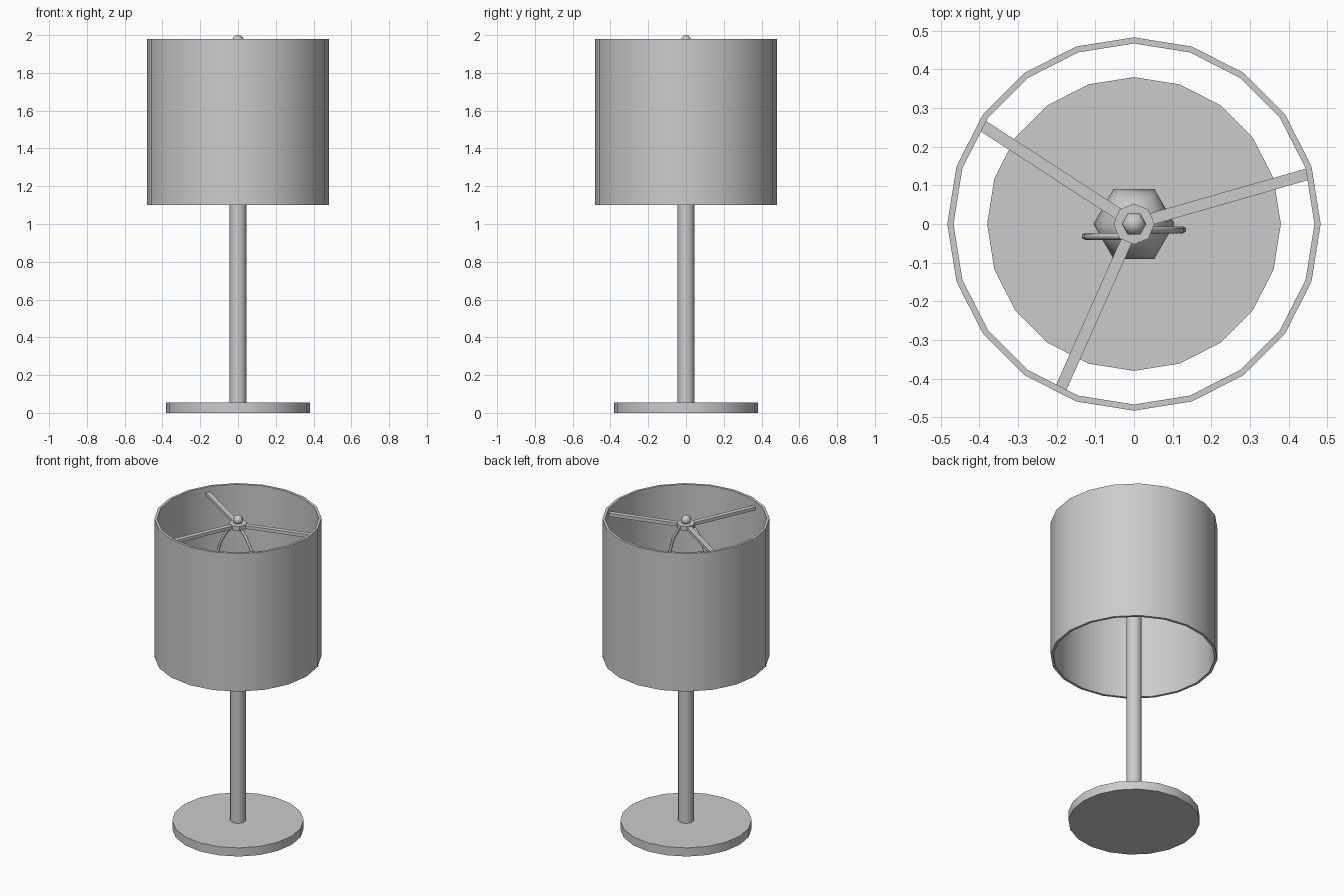
import bpy, bmesh
from math import cos, sin, pi, radians
from mathutils import Matrix

if "Cube" in bpy.data.objects:
    bpy.data.objects.remove(bpy.data.objects["Cube"])


def lathe(name, profile, sides, closed=False, angle=40):
    """Turn (radius, z) points around the z axis; open profiles get capped."""
    bm = bmesh.new()
    rings = [[bm.verts.new((r * cos(2 * pi * i / sides), r * sin(2 * pi * i / sides), z))
              for i in range(sides)] for r, z in profile]
    pairs = list(zip(rings, rings[1:]))
    if closed:
        pairs.append((rings[-1], rings[0]))
    for a, b in pairs:
        for i in range(sides):
            j = (i + 1) % sides
            bm.faces.new((a[i], a[j], b[j], b[i]))
    if not closed:
        bm.faces.new(rings[0][::-1])
        bm.faces.new(rings[-1])
    bmesh.ops.remove_doubles(bm, verts=bm.verts, dist=1e-5)
    bmesh.ops.recalc_face_normals(bm, faces=bm.faces)
    return finish(name, bm, angle)


def finish(name, bm, angle=None):
    me = bpy.data.meshes.new(name)
    bm.to_mesh(me)
    bm.free()
    ob = bpy.data.objects.new(name, me)
    bpy.context.collection.objects.link(ob)
    if angle:
        bpy.ops.object.select_all(action='DESELECT')
        ob.select_set(True)
        bpy.context.view_layer.objects.active = ob
        bpy.ops.object.shade_smooth_by_angle(angle=radians(angle))
    return ob


# Base, pole and open drum shade
lathe("base", [(0.38, 0), (0.38, 0.055)], 20)
lathe("pole", [(0.045, 0.05), (0.045, 1.42)], 12)
lathe("shade", [(0.483, 1.1), (0.483, 1.98), (0.467, 1.98), (0.467, 1.1)], 20, closed=True)

# Six-sided light bulb
lathe("bulb", [(0.04, 1.40), (0.045, 1.46), (0.085, 1.53), (0.105, 1.60),
               (0.09, 1.67), (0.05, 1.715), (0.015, 1.73)], 6, angle=80)

# Hub and round finial on top
lathe("hub", [(0.053, 1.925), (0.053, 1.952)], 8)
lathe("finial", [(0.014, 1.945), (0.026, 1.957), (0.032, 1.971),
                 (0.026, 1.987), (0.014, 1.997), (0.004, 2.0)], 6, angle=80)

# Three flat arms holding the shade
for n, a in enumerate((16, 147, 246)):
    bm = bmesh.new()
    bmesh.ops.create_cube(bm, size=1, matrix=Matrix.Rotation(radians(a), 4, 'Z')
                          @ Matrix.Translation((0.253, 0, 1.938))
                          @ Matrix.Diagonal((0.434, 0.03, 0.02, 1)))
    finish(f"shade_arm_{n + 1}", bm)

# Wire harp around the bulb, two halves slightly offset in y
half = [(0, 1.40), (0.06, 1.41), (0.11, 1.46), (0.125, 1.55), (0.127, 1.65),
        (0.122, 1.74), (0.1, 1.82), (0.06, 1.89), (0.02, 1.935)]
for side, y, label in ((1, -0.015, "right"), (-1, -0.032, "left")):
    cu = bpy.data.curves.new(f"harp_{label}", 'CURVE')
    cu.dimensions = '3D'
    cu.bevel_depth = 0.009
    cu.bevel_resolution = 1
    cu.use_fill_caps = True
    sp = cu.splines.new('POLY')
    sp.points.add(len(half) - 1)
    for p, (x, z) in zip(sp.points, half):
        p.co = (side * x, y, z, 1)
    sp.use_smooth = True
    bpy.context.collection.objects.link(bpy.data.objects.new(f"harp_{label}", cu))
